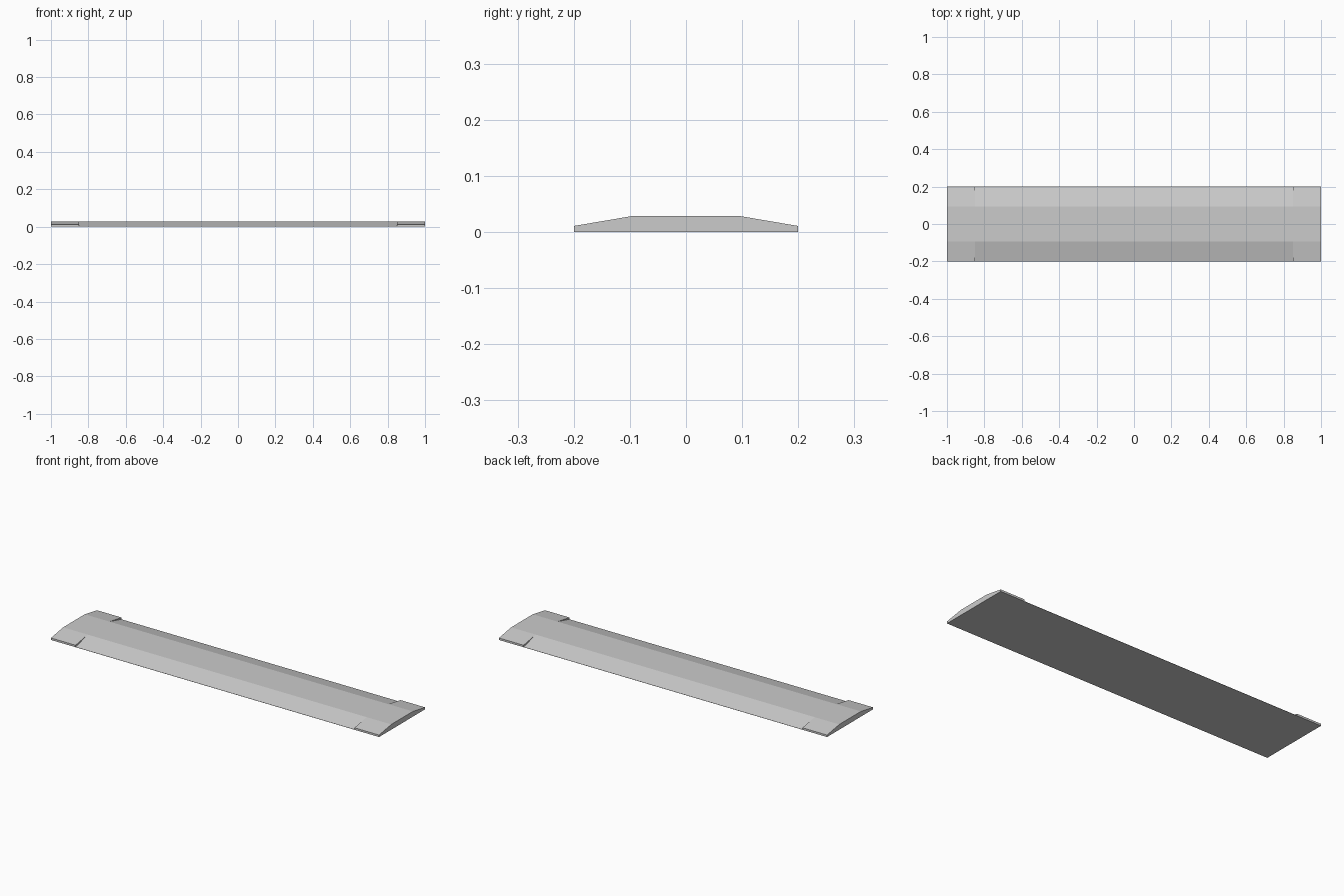
import bpy
import bmesh

if "Cube" in bpy.data.objects:
    bpy.data.objects.remove(bpy.data.objects["Cube"], do_unlink=True)

HALF_LENGTH, HALF_WIDTH = 1.0, 0.2
END_START = 0.85      # where the raised ends begin
CREST_HALF = 0.094    # half width of the flat crest
HEIGHT = 0.029
END_EDGE = 0.011      # edge thickness of the raised ends
RAMP_EDGE = 0.001     # thin edge of the ramps

grey = bpy.data.materials.new("light grey")
grey.use_nodes = True
colour = (0.6, 0.6, 0.6, 1)
grey.diffuse_color = colour
grey.node_tree.nodes["Principled BSDF"].inputs["Base Color"].default_value = colour


def profile(edge):
    """Cross-section of the plate, from the front edge over the crest."""
    return [(-HALF_WIDTH, 0), (-HALF_WIDTH, edge), (-CREST_HALF, HEIGHT),
            (CREST_HALF, HEIGHT), (HALF_WIDTH, edge), (HALF_WIDTH, 0)]


# One closed shell: stations along x, doubled where the ramps step down
bm = bmesh.new()
stations = [(-HALF_LENGTH, END_EDGE), (-END_START, END_EDGE),
            (-END_START, RAMP_EDGE), (END_START, RAMP_EDGE),
            (END_START, END_EDGE), (HALF_LENGTH, END_EDGE)]
rings = [[bm.verts.new((x, y, z)) for y, z in profile(edge)]
         for x, edge in stations]
for a, b in zip(rings, rings[1:]):
    for i in range(len(a)):
        j = (i + 1) % len(a)
        bm.faces.new((a[i], a[j], b[j], b[i]))
bm.faces.new(rings[0])
bm.faces.new(rings[-1])
bmesh.ops.remove_doubles(bm, verts=bm.verts, dist=0.0001)
bmesh.ops.recalc_face_normals(bm, faces=bm.faces)

mesh = bpy.data.meshes.new("threshold_ramp")
bm.to_mesh(mesh)
bm.free()
mesh.materials.append(grey)
ramp = bpy.data.objects.new("threshold_ramp", mesh)
bpy.context.collection.objects.link(ramp)
